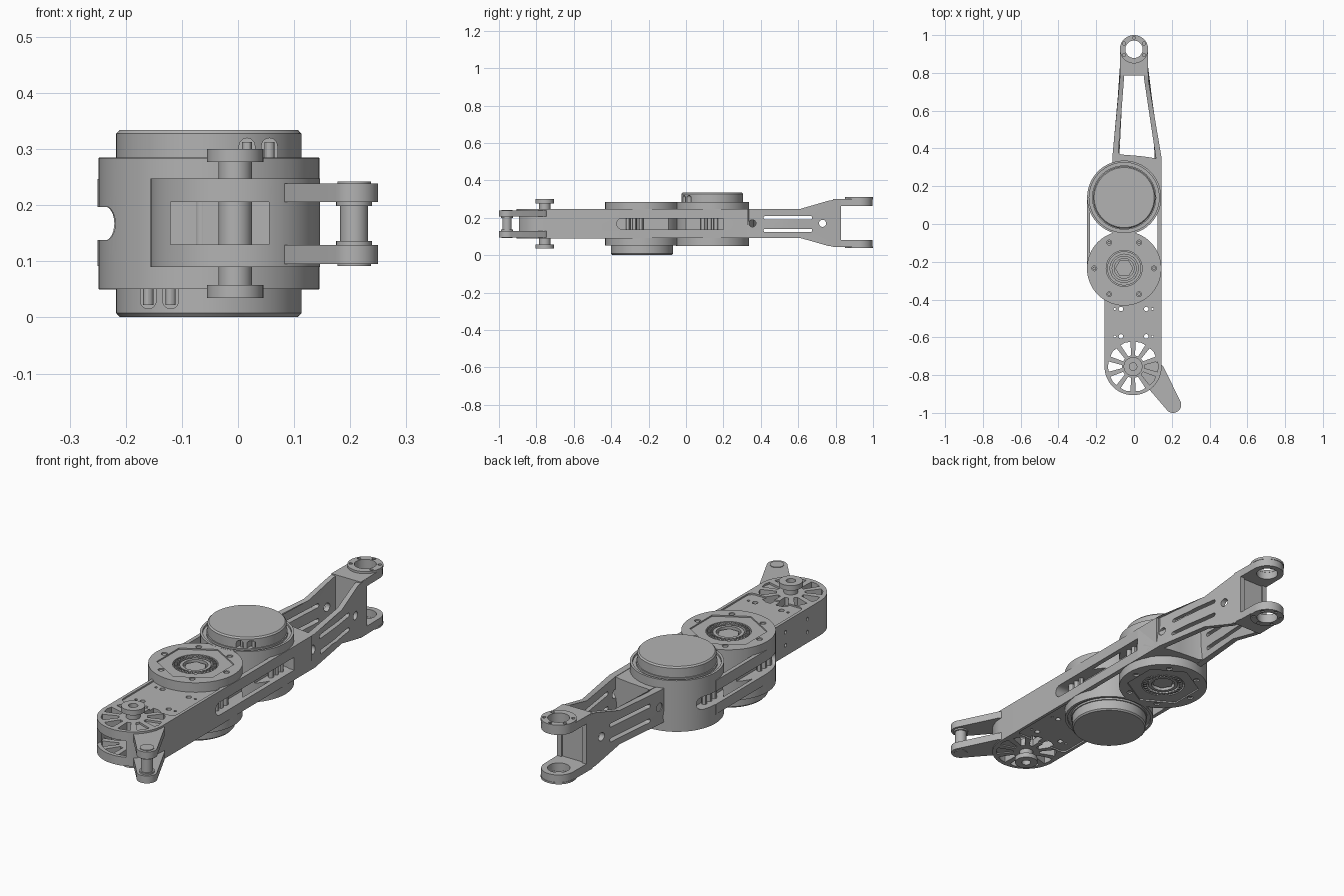
import bpy, bmesh, math
from math import cos, sin, pi, radians

if "Cube" in bpy.data.objects:
    bpy.data.objects.remove(bpy.data.objects["Cube"])

metal = bpy.data.materials.new("grey_metal")
metal.diffuse_color = (0.45, 0.45, 0.45, 1)
metal.use_nodes = True
metal.node_tree.nodes["Principled BSDF"].inputs["Base Color"].default_value = metal.diffuse_color
ZM = 0.1675                      # mid height of the whole arm
A, B = (-0.052, 0.14), (-0.052, -0.235)   # the two motor axes
HUB = (-0.005, -0.755)           # front pivot axis


def finish(name, bm):
    bmesh.ops.recalc_face_normals(bm, faces=bm.faces)
    me = bpy.data.meshes.new(name)
    bm.to_mesh(me)
    bm.free()
    ob = bpy.data.objects.new(name, me)
    bpy.context.collection.objects.link(ob)
    me.materials.append(metal)
    return ob


def prism(name, pts, w0, w1, axis='z', shear=None):
    """Extrude a 2D outline along an axis; shear(u, w) may bend the depth."""
    bm = bmesh.new()
    def place(u, v, w):
        if shear:
            w = shear(u, w)
        return {'z': (u, v, w), 'x': (w, u, v), 'y': (u, w, v)}[axis]
    lo = [bm.verts.new(place(u, v, w0)) for u, v in pts]
    hi = [bm.verts.new(place(u, v, w1)) for u, v in pts]
    bm.faces.new(lo)
    bm.faces.new(hi)
    n = len(pts)
    for i in range(n):
        bm.faces.new((lo[i], lo[(i + 1) % n], hi[(i + 1) % n], hi[i]))
    return finish(name, bm)


def lathe(name, prof, c, ring=False, n=64):
    """Turn a (radius, z) profile about a vertical axis."""
    bm = bmesh.new()
    rows = [[bm.verts.new((c[0] + r * cos(2 * pi * i / n), c[1] + r * sin(2 * pi * i / n), z))
             for i in range(n)] for r, z in prof]
    pairs = list(zip(rows, rows[1:])) + ([(rows[-1], rows[0])] if ring else [])
    for p, q in pairs:
        for i in range(n):
            j = (i + 1) % n
            bm.faces.new((p[i], p[j], q[j], q[i]))
    if not ring:
        bm.faces.new(rows[0])
        bm.faces.new(rows[-1])
    return finish(name, bm)


def cyl(name, c, r, z0, z1, n=64):
    return lathe(name, [(r, z0), (r, z1)], c, n=n)


def arc(c, r, a0, a1, n=24):
    return [(c[0] + r * cos(radians(a0 + (a1 - a0) * i / n)),
             c[1] + r * sin(radians(a0 + (a1 - a0) * i / n))) for i in range(n + 1)]


def rect(u0, u1, v0, v1):
    return [(u0, v0), (u1, v0), (u1, v1), (u0, v1)]


def rrect(u0, u1, v0, v1, r):
    return (arc((u1 - r, v0 + r), r, -90, -1, 8) + arc((u1 - r, v1 - r), r, 0, 89, 8)
            + arc((u0 + r, v1 - r), r, 90, 179, 8) + arc((u0 + r, v0 + r), r, 180, 269, 8))


def capsule(c1, r1, c2, r2):
    a = math.degrees(math.atan2(c2[1] - c1[1], c2[0] - c1[0]))
    return arc(c2, r2, a - 90, a + 90) + arc(c1, r1, a + 90, a + 270)


def boolean(ob, tools, op='DIFFERENCE', keep=False):
    for t in tools:
        m = ob.modifiers.new("b", 'BOOLEAN')
        m.operation, m.object, m.solver = op, t, 'EXACT'
        bpy.context.view_layer.objects.active = ob
        bpy.ops.object.modifier_apply(modifier=m.name)
        if not keep:
            bpy.data.objects.remove(t)


def polar(c, r, deg):
    return (c[0] + r * cos(radians(deg)), c[1] + r * sin(radians(deg)))


# Twin motor housing with tangent side walls
housing = cyl("motor_housing", A, 0.196, 0.05, 0.285, 96)
boolean(housing, [cyl("t", B, 0.197, 0.0505, 0.2845, 96),
                  prism("t", rect(0.124, 0.146, -0.32, 0.33), 0.092, 0.247),
                  prism("t", rect(-0.25, -0.232, B[1], A[1]), 0.092, 0.247)], 'UNION')
side_slots = [prism("t", rrect(-0.37, 0.25, 0.138, 0.197, 0.029), 0.085, 0.2, 'x'),
              prism("t", rrect(-0.34, 0.24, 0.138, 0.197, 0.029), -0.3, -0.19, 'x')]
boolean(housing, side_slots, keep=True)

for s, label, cap_c, fl_c in ((1, "upper", A, B), (-1, "lower", B, A)):
    Z = lambda h: ZM + s * h
    # Recesses: groove around the cap, hexagonal face and bore of the output flange
    hexa = [polar(fl_c, 0.162, 30 + 60 * i) for i in range(6)]
    tools = [lathe("t", [(0.17, Z(0.108)), (0.185, Z(0.108)), (0.185, Z(0.13)), (0.17, Z(0.13))],
                   cap_c, True),
             prism("t", hexa, *sorted((Z(0.111), Z(0.13)))),
             cyl("t", fl_c, 0.095, Z(0.09), Z(0.1305))]
    tools += [cyl("t", polar(fl_c, 0.158, 60 * i), 0.013, Z(0.105), Z(0.131), 16) for i in range(6)]
    boolean(housing, tools)
    # Output flange: toothed ring, raised collar and hexagonal core
    lathe(label + "_output_ring", [(0.09, Z(0.08)), (0.09, Z(0.108)), (0.075, Z(0.108)),
                                   (0.075, Z(0.08))], fl_c, True)
    n = 30
    for i in range(n):
        a = 360 * i / n
        prism(label + "_ring_tooth", [polar(fl_c, 0.074, a - 3), polar(fl_c, 0.088, a - 3),
              polar(fl_c, 0.088, a + 3), polar(fl_c, 0.074, a + 3)], *sorted((Z(0.08), Z(0.112))))
    lathe(label + "_output_collar", [(0.066, Z(0.08)), (0.066, Z(0.108)), (0.052, Z(0.108)),
                                     (0.052, Z(0.08))], fl_c, True)
    cyl(label + "_output_core", fl_c, 0.048, Z(0.08), Z(0.1), 6)
    for i in range(6):
        cyl(label + "_flange_screw", polar(fl_c, 0.158, 60 * i), 0.009, Z(0.1), Z(0.113), 16)
    # Motor end cap with chamfer and two cable notches
    cap = lathe(label + "_motor_cap", [(0.165, Z(0.105)), (0.165, Z(0.16)), (0.159, Z(0.1665)),
                                       ], cap_c, n=96)
    for dx in (0.068, 0.108):
        x = cap_c[0] + s * dx
        y = cap_c[1] - math.sqrt(0.165 ** 2 - dx ** 2)
        arch = [(x - 0.014, Z(0.11)), (x + 0.014, Z(0.11))] + \
            [(u, ZM + s * v) for u, v in arc((x, 0.138), 0.014, 0, 180, 10)]
        boolean(cap, [prism("t", arch, y - 0.05, y + 0.035, 'y')])
        cyl(label + "_cable_plug", (x, y + 0.02), 0.009, Z(0.112), Z(0.145), 12)

# Screw stacks seen through the side slots
for y in (-0.31, -0.275, -0.24, 0.09, 0.125, 0.16):
    for x in (0.105, -0.205):
        cyl("inner_screw", (x, y), 0.012, 0.13, 0.2, 12)

# Hollow front arm with a round end
arm = prism("front_arm", arc(HUB, 0.151, 180, 360, 48) + [(0.146, -0.25), (-0.156, -0.25)], 0.09, 0.248)
tools = [prism("t", arc(HUB, 0.133, 180, 360, 48) + [(0.128, -0.44), (-0.138, -0.44)], 0.125, 0.212),
         prism("t", rect(-0.12, 0.055, 0.13, 0.206), -1, -0.8, 'y')]
for z in (0.09, 0.248):          # shallow plate pockets on both faces
    tools.append(prism("t", rrect(-0.142, 0.132, -0.655, -0.3, 0.025), z - 0.007, z + 0.007))
for i in range(10):              # spoked end
    a = 36 * i
    tools.append(prism("t", [polar(HUB, 0.06, a - 8), polar(HUB, 0.131, a - 12), polar(HUB, 0.134, a),
                             polar(HUB, 0.131, a + 12), polar(HUB, 0.06, a + 8)], 0.05, 0.3))
for sx in (-1, 1):
    for y in (-0.45, -0.595):
        tools.append(cyl("t", (-0.002 + sx * 0.067, y), 0.012, 0.05, 0.3, 16))
        tools.append(cyl("t", (-0.002 + sx * 0.1, y), 0.006, 0.05, 0.3, 12))
for y in (-0.5, -0.66):
    for z in (0.14, 0.2):
        tools.append(prism("t", arc((y, z), 0.008, 0, 330, 11), -0.2, -0.14, 'x'))
boolean(arm, tools)
boolean(arm, side_slots)

# Front pivot hub
lathe("pivot_hub", [(0.05, 0.035), (0.05, 0.058), (0.03, 0.058), (0.03, 0.277), (0.05, 0.277),
                    (0.05, 0.3), (0.02, 0.3), (0.02, 0.035)], HUB, True, 48)

# Side fork with its cross pin
TIP = (0.207, -0.957)
for z0, z1 in ((0.095, 0.129), (0.206, 0.239)):
    prism("fork_plate", capsule((0.1, -0.795), 0.068, TIP, 0.043), z0, z1)
cyl("fork_pin", TIP, 0.025, 0.11, 0.225, 32)
for z0, z1 in ((0.125, 0.136), (0.199, 0.21)):
    cyl("fork_washer", TIP, 0.032, z0, z1, 32)
for z0, z1 in ((0.092, 0.1), (0.235, 0.242)):
    cyl("pin_head", TIP, 0.03, z0, z1, 32)

# Rear rails: flared side profile following a slanted line
profile = [(0.2, 0.092), (0.61, 0.092), (0.765, 0.048), (0.83, 0.045),
           (0.83, 0.3), (0.765, 0.292), (0.61, 0.247), (0.2, 0.247)]
for label, base, sgn in (("right", 0.146, 1), ("left", -0.115, -1)):
    def slant(y, w, base=base, sgn=sgn):
        t = min(max((y - 0.35) / 0.42, 0), 1)
        return base + (sgn * 0.075 - base) * t - sgn * w * (0.03 - 0.008 * t)
    # extra stations keep the rail straight between its two ends
    pts = profile[:1] + [(0.35, 0.092)] + profile[1:-1] + [(0.35, 0.247)] + profile[-1:]
    rail = prism(label + "_rear_rail", pts, 0, 1, 'x', slant)
    tools = [prism("t", rrect(0.415, 0.675, z - 0.009, z + 0.009, 0.0085), -0.3, 0.3, 'x')
             for z in (0.132, 0.2)]
    tools += [prism("t", arc((y, 0.17), 0.019, 0, 345, 23), -0.3, 0.3, 'x') for y in (0.355, 0.73)]
    boolean(rail, tools)

# Curved cross piece joining rails and housing
prism("rail_root", [(-0.115, 0.25), (0.13, 0.2), (0.135, 0.335), (0.118, 0.345), (0.09, 0.352),
                    (0.03, 0.36), (-0.07, 0.368), (-0.095, 0.385), (-0.11, 0.36)], 0.094, 0.245)

# Rear clevis: web, two drilled ears and raised bearing rings
prism("clevis_web", rect(-0.07, 0.07, 0.785, 0.822), 0.05, 0.296)
EYE = (0, 0.925)
for label, z0, z1, r0, r1 in (("upper", 0.264, 0.3, 0.298, 0.31), ("lower", 0.043, 0.08, 0.038, 0.046)):
    ear = prism(label + "_clevis_ear", arc(EYE, 0.073, 0, 180, 32) + rect(-0.075, 0.075, 0.785, 0.785)[:2],
                z0, z1)
    boolean(ear, [cyl("t", EYE, 0.047, 0, 0.4, 48)])
    ring = lathe(label + "_bearing_ring", [(0.075, r0), (0.075, r1), (0.046, r1), (0.046, r0)], EYE, True)
    boolean(ring, [cyl("t", polar(EYE, 0.061, 30 + 60 * i), 0.008, 0, 0.4, 12) for i in range(6)])

# Smooth curved walls while keeping edges crisp
bpy.ops.object.select_all(action='SELECT')
bpy.ops.object.shade_smooth_by_angle(angle=radians(30))
